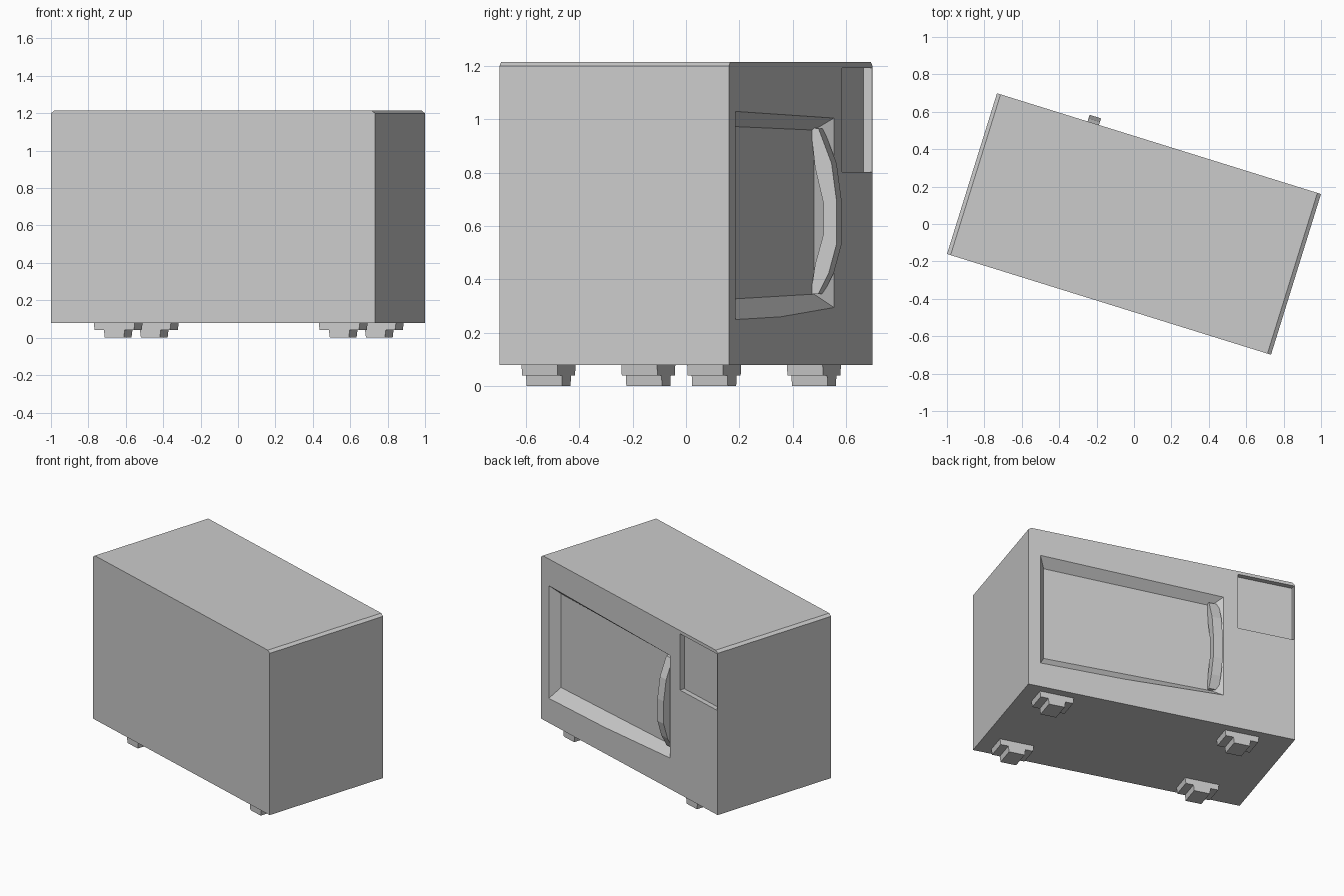
import bpy, bmesh, math
from mathutils import Matrix, Vector

if "Cube" in bpy.data.objects:
    bpy.data.objects.remove(bpy.data.objects["Cube"])

# Local frame: u = width, v = depth (door on +v), z = up; the whole oven is turned on z
TURN = Matrix.Rotation(math.radians(-17.27), 4, 'Z')
HW, HD = 0.907, 0.45


def make(name, loop_a, loop_b):
    """Solid bridging two matching point loops."""
    bm = bmesh.new()
    a = [bm.verts.new(TURN @ Vector(p)) for p in loop_a]
    b = [bm.verts.new(TURN @ Vector(p)) for p in loop_b]
    n = len(a)
    bm.faces.new(a)
    bm.faces.new(b[::-1])
    for i in range(n):
        j = (i + 1) % n
        bm.faces.new((a[j], a[i], b[i], b[j]))
    bmesh.ops.recalc_face_normals(bm, faces=bm.faces)
    me = bpy.data.meshes.new(name)
    bm.to_mesh(me)
    bm.free()
    ob = bpy.data.objects.new(name, me)
    bpy.context.collection.objects.link(ob)
    return ob


def extrude_v(name, profile, v0, v1):
    """Extrude a (u, z) profile along the depth."""
    return make(name, [(u, v0, z) for u, z in profile], [(u, v1, z) for u, z in profile])


def cut_recess(body, name, rim, floor, depth):
    """Cut a tapered pocket into the door face; rim and floor are (u, z) corners."""
    outer = [(2 * r[0] - f[0], HD + depth, 2 * r[1] - f[1]) for r, f in zip(rim, floor)]
    cutter = make(name, outer, [(f[0], HD - depth, f[1]) for f in floor])
    cutter.hide_render = True
    mod = body.modifiers.new(name, 'BOOLEAN')
    mod.operation = 'DIFFERENCE'
    mod.solver = 'EXACT'
    mod.object = cutter
    bpy.context.view_layer.objects.active = body
    bpy.ops.object.modifier_apply(modifier=mod.name)
    bpy.data.objects.remove(cutter)


# Case with a small chamfer along both top side edges
case = extrude_v("oven_case", [(-HW, 0.08), (HW, 0.08), (HW, 1.2), (HW - 0.02, 1.215),
                               (-HW + 0.02, 1.215), (-HW, 1.2)], -HD, HD)

# Door window pocket, narrowing toward the handle
cut_recess(case, "window_cutter",
           [(0.825, 0.25), (0.825, 1.03), (-0.42, 1.005), (-0.42, 0.295)],
           [(0.778, 0.325), (0.778, 0.975), (-0.36, 0.96), (-0.36, 0.345)], 0.06)

# Display panel pocket in the upper corner
panel = [(-0.52, 0.803), (-0.52, 1.193), (-0.9, 1.193), (-0.9, 0.803)]
cut_recess(case, "panel_cutter", panel, panel, 0.034)

# Bowed door handle: (v, z) side profile
bow = [(0.385, 0.97), (0.416, 0.965), (0.467, 0.835), (0.487, 0.69), (0.487, 0.535), (0.456, 0.425),
       (0.414, 0.345), (0.385, 0.345), (0.402, 0.455), (0.435, 0.57), (0.435, 0.685), (0.402, 0.82)]
make("door_handle", [(-0.40, v, z) for v, z in bow], [(-0.336, v, z) for v, z in bow])

# Four stepped feet
step = [(-0.115, 0.08), (0.115, 0.08), (0.11, 0.04), (0.058, 0.04),
        (0.053, 0.0), (-0.053, 0.0), (-0.058, 0.04), (-0.11, 0.04)]
for side, u in (("left", -0.57), ("right", 0.69)):
    for end, v in (("back", -0.325), ("door", 0.325)):
        extrude_v(f"foot_{side}_{end}", [(u + p, z) for p, z in step], v - 0.07, v + 0.07)
